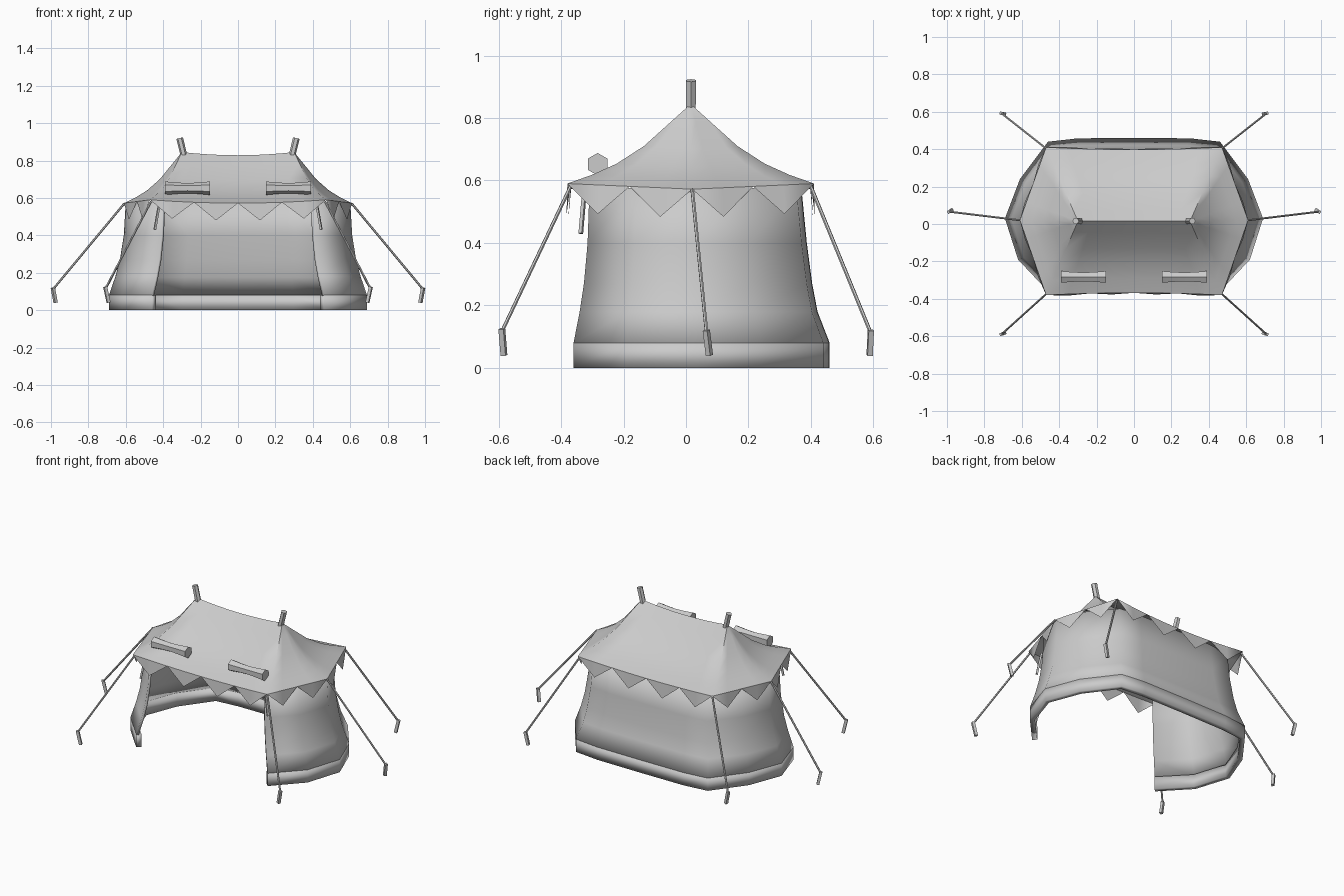
import bpy, bmesh, math
from mathutils import Vector

if "Cube" in bpy.data.objects:
    bpy.data.objects.remove(bpy.data.objects["Cube"], do_unlink=True)

canvas = bpy.data.materials.new("canvas_grey")
canvas.use_nodes = True
canvas.diffuse_color = (0.6, 0.6, 0.6, 1)
canvas.node_tree.nodes["Principled BSDF"].inputs["Base Color"].default_value = (0.6, 0.6, 0.6, 1)


def finish(name, bm, angle, thickness=0):
    mesh = bpy.data.meshes.new(name)
    bm.to_mesh(mesh)
    bm.free()
    mesh.materials.append(canvas)
    obj = bpy.data.objects.new(name, mesh)
    bpy.context.collection.objects.link(obj)
    bpy.ops.object.select_all(action="DESELECT")
    obj.select_set(True)
    bpy.context.view_layer.objects.active = obj
    bpy.ops.object.shade_smooth_by_angle(angle=math.radians(angle))
    if thickness:
        solid = obj.modifiers.new("thickness", "SOLIDIFY")
        solid.thickness = thickness
        solid.offset = -1
    return obj


def loft(rows, closed=False, caps=False):
    """Skin a list of equally long point rows."""
    bm = bmesh.new()
    grid = [[bm.verts.new(p) for p in row] for row in rows]
    n = len(rows[0])
    for low, high in zip(grid, grid[1:]):
        for i in range(n if closed else n - 1):
            j = (i + 1) % n
            bm.faces.new((low[i], low[j], high[j], high[i]))
    if caps:
        bm.faces.new(grid[0][::-1])
        bm.faces.new(grid[-1])
    return bm, grid


def rod(name, start, end, radius, sides, rings=((0, 1), (1, 1))):
    """Straight bar; rings give position along it and relative radius."""
    start, end = Vector(start), Vector(end)
    axis = (end - start).normalized()
    side = axis.cross(Vector((0, 0, 1))).normalized()
    up = side.cross(axis)
    rows = []
    for t, scale in rings:
        centre = start.lerp(end, t)
        angles = [math.tau * (i + 0.5) / sides + math.pi / 6 * (sides == 6) * 2 for i in range(sides)]
        rows.append([centre + (side * math.cos(a) + up * math.sin(a)) * radius * scale for a in angles])
    bm, _ = loft(rows, True, True)
    bmesh.ops.recalc_face_normals(bm, faces=bm.faces)
    return finish(name, bm, 35)


# Footprint, from the left front opening round the back to the right one
half = [(0.46, -0.36), (0.62, -0.19), (0.69, 0.03), (0.61, 0.24), (0.46, 0.44), (0.3, 0.458)]
footprint = half + [(0, 0.46)] + [(-x, y) for x, y in reversed(half)]
MID_Y = 0.03


def wall_row(z, sx, back):
    return [(x * sx, MID_Y + (y - MID_Y) * (back if y > MID_Y else sx), z) for x, y in footprint]


# Hem band along the ground
bm, _ = loft([wall_row(0, 1, 1), wall_row(0.08, 1, 1)])
finish("hem_band", bm, 20, 0.03)

# Flaring cloth wall
levels = [(0.08, 1, 1), (0.18, 0.95, 0.91), (0.27, 0.915, 0.87),
          (0.4, 0.885, 0.83), (0.575, 0.87, 0.79)]
bm, _ = loft([wall_row(*level) for level in levels])
finish("cloth_wall", bm, 50, 0.015)

# Eave outline: two points per valance tooth
corners = [(0.47, -0.38), (0.61, 0.02), (0.47, 0.41), (-0.47, 0.41), (-0.61, 0.02), (-0.47, -0.38)]
eave, ridge = [], []
for k, a in enumerate(corners):
    b = corners[(k + 1) % 6]
    straight = k in (2, 5)
    steps = 8 if straight else 4
    for i in range(steps):
        t = i / steps
        p = Vector(a).lerp(Vector(b), t)
        if straight:
            sag = 4 * t * (1 - t)
            y = p.y - math.copysign(0.012 * sag, p.y)
            eave.append(Vector((p.x, y, 0.59 - 0.018 * sag)))
            rx = p.x * 0.3 / 0.47
        else:
            to_tip = 1 - abs(p.y - 0.02) / (0.4 if p.y < 0.02 else 0.39)
            eave.append(Vector((p.x, p.y, 0.59 - 0.018 * to_tip)))
            rx = math.copysign(0.3, p.x)
        ridge.append(Vector((rx, 0.015, 0.828 + 0.017 * (rx / 0.3) ** 2)))

# Swept roof from ridge to eave
sweep = [(0, 1), (0.15, 0.79), (0.38, 0.47), (0.6, 0.25), (0.8, 0.11), (1, 0)]
rows = []
for t, lift in sweep:
    row = []
    for r, e in zip(ridge, eave):
        p = r.lerp(e, t)
        p.z = e.z + (r.z - e.z) * lift
        row.append(p)
    rows.append(row)
bm, _ = loft(rows[::-1], True)
bmesh.ops.remove_doubles(bm, verts=bm.verts, dist=0.0005)
finish("roof", bm, 50)

# Toothed valance below the eave
bm = bmesh.new()
count = len(eave)
for i in range(0, count, 2):
    a, m, b = eave[i], eave[i + 1], eave[(i + 2) % count]
    outward = Vector((b.y - a.y, a.x - b.x, 0)).normalized()
    tip = m + outward * 0.008 - Vector((0, 0, 0.093))
    va, vt, vb, vm = [bm.verts.new(p) for p in (a, tip, b, m)]
    bm.faces.new((va, vt, vm))
    bm.faces.new((vm, vt, vb))
bmesh.ops.remove_doubles(bm, verts=bm.verts, dist=0.0005)
finish("valance", bm, 30)

for s, label in ((1, "left"), (-1, "right")):
    # Pole tip through the roof
    rod(label + "_pole_tip", (s * 0.285, 0.015, 0.81), (s * 0.312, 0.016, 0.92), 0.018, 6)
    # Pinched cloth roll on the front of the roof
    rod(label + "_cloth_roll", (s * 0.15, -0.283, 0.652), (s * 0.39, -0.283, 0.652), 0.036, 6,
        ((0, 1), (0.25, 0.84), (0.5, 0.76), (0.75, 0.84), (1, 1)))
    # Tie strap hanging inside the opening
    rod(label + "_tie_strap", (s * 0.42, -0.325, 0.57), (s * 0.445, -0.337, 0.43), 0.008, 4)
    # Guy ropes and pegs
    for place, top, peg, foot in (
            ("front", (0.465, -0.37, 0.58), (0.71, -0.59, 0.125), (0.692, -0.583, 0.04)),
            ("side", (0.608, 0.02, 0.57), (0.99, 0.065, 0.12), (0.975, 0.075, 0.04)),
            ("back", (0.465, 0.4, 0.58), (0.71, 0.592, 0.12), (0.692, 0.588, 0.04))):
        top, peg, foot = [Vector((s * p[0], p[1], p[2])) for p in (top, peg, foot)]
        rod(f"{label}_{place}_rope", top, peg.lerp(foot, 0.1), 0.006, 6)
        rod(f"{label}_{place}_peg", peg, foot, 0.012, 4)
